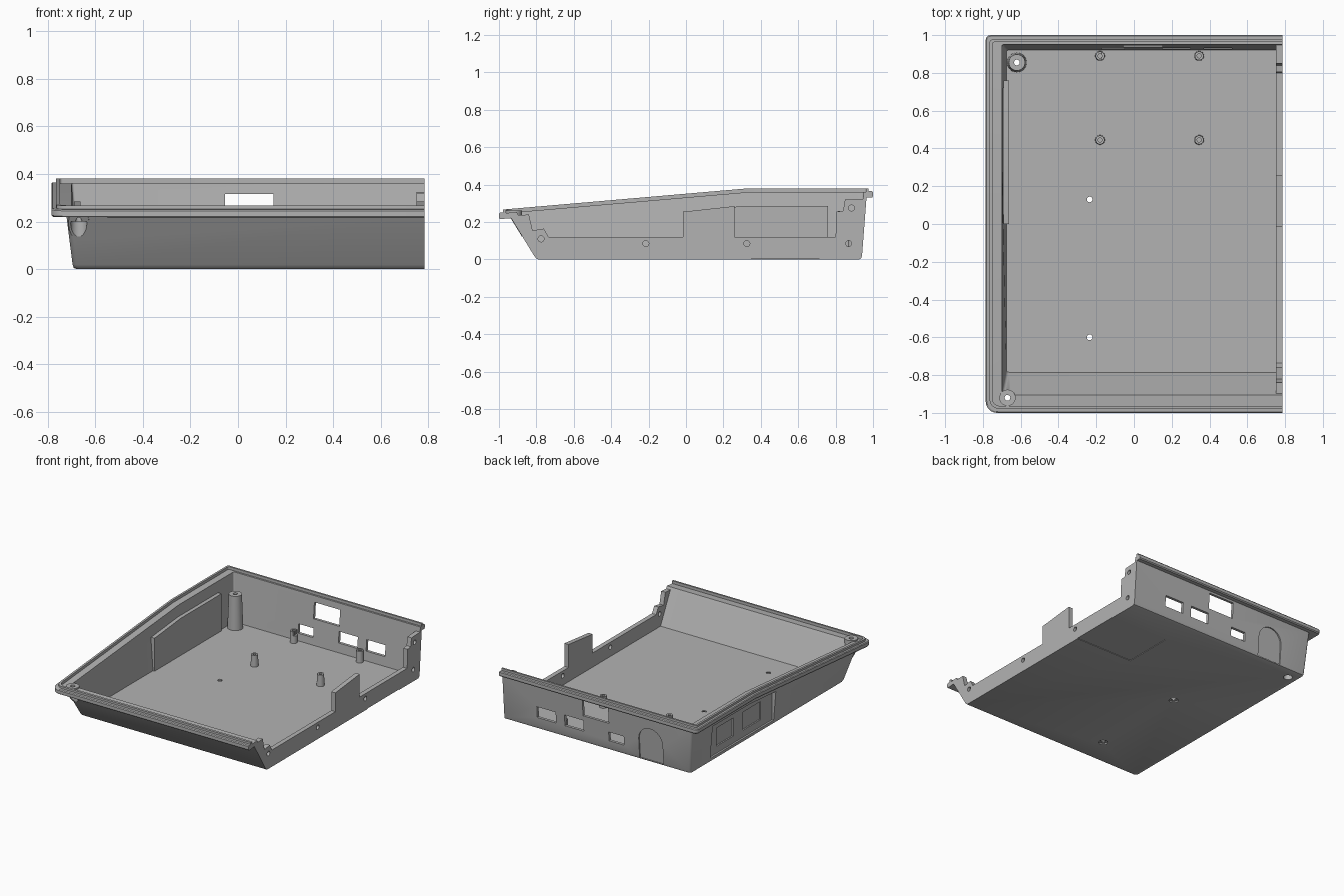
import bpy, bmesh, math
from mathutils import Matrix, Vector

if "Cube" in bpy.data.objects:
    bpy.data.objects.remove(bpy.data.objects["Cube"])

grey = bpy.data.materials.new("plain grey")
grey.use_nodes = True
grey.diffuse_color = (0.45, 0.45, 0.45, 1)
grey.node_tree.nodes["Principled BSDF"].inputs["Base Color"].default_value = (0.45, 0.45, 0.45, 1)

END = 0.785      # open side of the shell
KNEE = 0.33      # where the sloping rim becomes level


def to_object(name, bm):
    bmesh.ops.recalc_face_normals(bm, faces=bm.faces)
    mesh = bpy.data.meshes.new(name)
    bm.to_mesh(mesh)
    bm.free()
    mesh.materials.append(grey)
    obj = bpy.data.objects.new(name, mesh)
    bpy.context.collection.objects.link(obj)
    return obj


def prism(name, axis, pts, a, b):
    """Extrude a polygon along x (points are y, z) or y (points are x, z)."""
    bm = bmesh.new()
    place = (lambda p, t: (t, p[0], p[1])) if axis == "x" else (lambda p, t: (p[0], t, p[1]))
    face = bm.faces.new([bm.verts.new(place(p, a)) for p in pts])
    ext = bmesh.ops.extrude_face_region(bm, geom=[face])["geom"]
    shift = Vector((b - a, 0, 0) if axis == "x" else (0, b - a, 0))
    bmesh.ops.translate(bm, vec=shift, verts=[v for v in ext if isinstance(v, bmesh.types.BMVert)])
    return to_object(name, bm)


def rect(u0, u1, v0, v1):
    return [(u0, v0), (u1, v0), (u1, v1), (u0, v1)]


def cylinder(name, x, y, z0, z1, r0, r1=None, sideways=False):
    bm = bmesh.new()
    bmesh.ops.create_cone(bm, cap_ends=True, segments=32, radius1=r0,
                          radius2=r0 if r1 is None else r1, depth=z1 - z0)
    if sideways:     # x, y are then y, z and the depth runs along x
        m = Matrix.Translation(((z0 + z1) / 2, x, y)) @ Matrix.Rotation(math.pi / 2, 4, "Y")
    else:
        m = Matrix.Translation((x, y, (z0 + z1) / 2))
    bmesh.ops.transform(bm, matrix=m, verts=bm.verts)
    return to_object(name, bm)


def combine(target, adders, cutters):
    for op, tools in (("UNION", adders), ("DIFFERENCE", cutters)):
        for tool in tools:
            mod = target.modifiers.new(op, "BOOLEAN")
            mod.operation, mod.solver, mod.object = op, "EXACT", tool
    graph = bpy.context.evaluated_depsgraph_get()
    mesh = bpy.data.meshes.new_from_object(target.evaluated_get(graph))
    target.modifiers.clear()
    target.data = mesh
    for tool in adders + cutters:
        bpy.data.objects.remove(tool)


def rim_height(y):
    return 0.38 - 0.0865 * max(0, KNEE - y)


# Shell rings: left x, front y, back y, front radius, back radius, z, z follows rim
RINGS = [
    (-0.680, -0.790, 0.925, 0.02, 0.02, 0, False),
    (-0.691, -0.800, 0.936, 0.02, 0.02, 0.005, False),
    (-0.696, -0.811, 0.941, 0.02, 0.02, 0.018, False),
    (-0.722, -0.935, 0.965, 0.03, 0.02, -0.05, True),
    (-0.780, -0.994, 0.994, 0.06, 0.02, -0.05, True),
    (-0.785, -1.000, 1.000, 0.06, 0.025, -0.043, True),
    (-0.785, -1.000, 1.000, 0.06, 0.025, -0.02, True),
    (-0.780, -0.994, 0.994, 0.06, 0.02, -0.015, True),
    (-0.765, -0.978, 0.976, 0.05, 0.015, -0.015, True),
    (-0.765, -0.978, 0.976, 0.05, 0.015, 0, True),
    (-0.750, -0.963, 0.963, 0.04, 0.012, 0, True),
    (-0.750, -0.963, 0.963, 0.04, 0.012, -0.02, True),
    (-0.700, -0.905, 0.950, 0.015, 0.01, -0.02, True),
    (-0.676, -0.785, 0.920, 0.015, 0.01, 0.018, False),
]


def ring_points(xl, yf, yb, rf, rb, z, follows):
    pts = [(END, yf)]
    for i in range(7):
        a = math.pi / 2 * i / 6
        pts.append((xl + rf - rf * math.sin(a), yf + rf - rf * math.cos(a)))
    pts.append((xl, KNEE))
    for i in range(7):
        a = math.pi / 2 * i / 6
        pts.append((xl + rb - rb * math.cos(a), yb - rb + rb * math.sin(a)))
    pts.append((END, yb))
    return [(x, y, z + rim_height(y) if follows else z) for x, y in pts]


bm = bmesh.new()
rings = [[bm.verts.new(p) for p in ring_points(*r)] for r in RINGS]
for lo, hi in zip(rings, rings[1:]):
    for i in range(len(lo) - 1):
        bm.faces.new((lo[i], lo[i + 1], hi[i + 1], hi[i]))
bm.faces.new(rings[0])
bm.faces.new(rings[-1])
bm.faces.new([r[0] for r in rings] + [r[-1] for r in reversed(rings)])
shell = to_object("case_shell", bm)

# Posts, bosses and the thick panel behind the side recess
STANDOFFS = [(x, y) for x in (-0.18, 0.345) for y in (0.445, 0.89)]
adders = [cylinder("standoff", x, y, 0.01, 0.1, 0.026, 0.023) for x, y in STANDOFFS]
adders += [
    cylinder("back_post", -0.62, 0.855, 0.01, 0.26, 0.052, 0.043),
    cylinder("front_boss", -0.67, -0.92, 0.12, 0.262, 0.043),
    prism("side_panel", "x", [(0, 0.01), (0.76, 0.01), (0.76, 0.285), (0.3, 0.285), (0, 0.255)],
          -0.69, -0.663),
]

# Material outside the sloping front, screw holes and countersinks
cutters = [
    prism("slope_trim", "x", [(-0.802, -0.01), (-0.812, 0.016), (-0.937, 0.2195), (-1.1, 0.2195), (-1.1, -0.01)],
          -0.9, -0.55),
    cylinder("front_bore", -0.67, -0.92, 0, 0.2, 0.034),
    cylinder("front_hole", -0.67, -0.92, 0.1, 0.4, 0.015),
    cylinder("back_bore", -0.62, 0.855, -0.1, 0.1, 0.03),
    cylinder("back_hole", -0.62, 0.855, 0.05, 0.4, 0.015),
]
cutters += [cylinder("standoff_hole", x, y, 0.03, 0.2, 0.011) for x, y in STANDOFFS]
for y in (0.13, -0.6):
    cutters.append(cylinder("floor_hole", -0.235, y, -0.1, 0.1, 0.015))
    cutters.append(cylinder("floor_sink", -0.235, y, -0.01, 0.01, 0.03))

# Connector windows through the back wall
for x0, x1, z0, z1 in ((0.37, 0.52, 0.085, 0.165), (0.15, 0.3, 0.085, 0.165),
                       (-0.055, 0.15, 0.2, 0.315), (-0.17, -0.05, 0.07, 0.135)):
    cutters.append(prism("window", "y", rect(x0, x1, z0, z1), 0.85, 1.1))

# Arched recess on the back, leaning with the wall
arch = [(-0.48, 0.08), (-0.29, 0.08)]
arch += [(-0.385 + 0.095 * math.cos(a), 0.223 + 0.095 * math.sin(a) - 0.068 + 0.068)
         for a in [math.pi * i / 16 for i in range(17)]]
arch = [(x, z - 0.068) for x, z in arch]
arch_cut = prism("arch", "y", arch, 0, 0.05)
arch_cut.data.transform(Matrix.Translation((0, 0.931, 0)) @ Matrix.Rotation(-0.073, 4, "X"))
cutters.append(arch_cut)

# Side recess with two deeper slots, and the shallow step under the floor
cutters += [
    prism("side_recess", "x", [(0, 0.03), (0.72, 0.03), (0.72, 0.265), (0.3, 0.265), (0, 0.24)], -0.9, -0.684),
    prism("slot", "x", [(0.44, 0.08), (0.63, 0.08), (0.63, 0.21), (0.44, 0.21)], -0.9, -0.674),
    prism("slot", "x", [(0.13, 0.08), (0.33, 0.08), (0.33, 0.21), (0.13, 0.21)], -0.9, -0.674),
    prism("floor_step", "x", rect(0.35, 0.71, -0.05, 0.004), 0.325, 0.9),
]
combine(shell, adders, cutters)

# Low joining wall on the open side, with raised tabs and screw holes
end_wall = prism("end_wall", "x", [
    (-0.79, 0.008), (0.93, 0.008), (0.958, 0.325), (0.85, 0.32), (0.84, 0.26), (0.805, 0.255),
    (0.8, 0.12), (0.26, 0.12), (0.26, 0.285), (-0.015, 0.255), (-0.015, 0.12), (-0.735, 0.12),
    (-0.76, 0.165), (-0.82, 0.155), (-0.84, 0.24), (-0.93, 0.235)], 0.752, END)
holes = [cylinder("screw_hole", y, z, 0.7, 0.9, 0.016, sideways=True) for y, z in
         ((-0.775, 0.11), (-0.215, 0.085), (0.325, 0.085), (0.87, 0.085), (0.885, 0.275))]
combine(end_wall, [], holes)

for obj in (shell, end_wall):
    bpy.ops.object.select_all(action="DESELECT")
    obj.select_set(True)
    bpy.context.view_layer.objects.active = obj
    bpy.ops.object.shade_smooth_by_angle(angle=math.radians(30))
